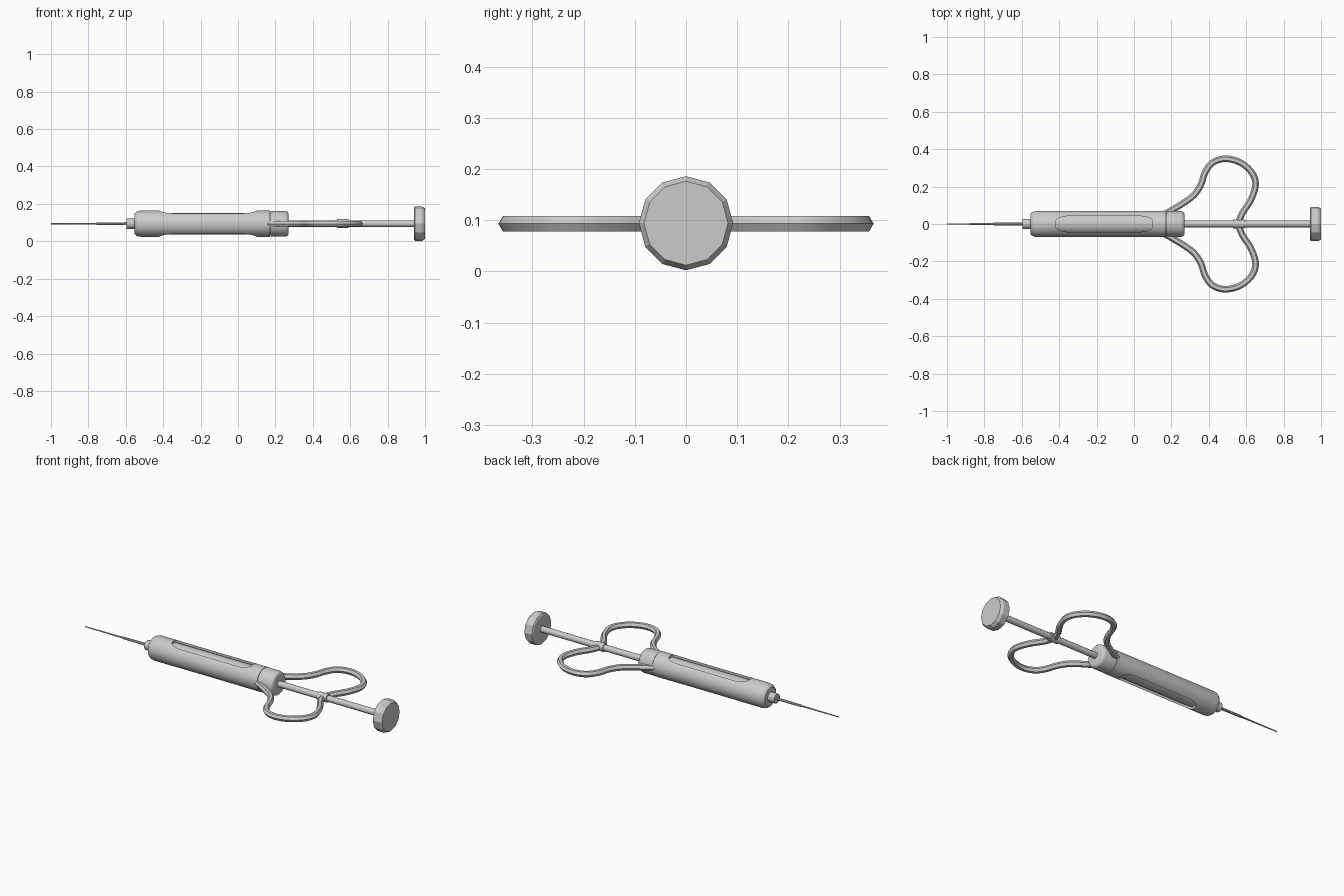
import bpy, bmesh
from math import cos, sin, pi, radians
from mathutils import Vector

AXIS_Z = 0.094

if "Cube" in bpy.data.objects:
    bpy.data.objects.remove(bpy.data.objects["Cube"], do_unlink=True)

steel = bpy.data.materials.new("light_grey_metal")
steel.use_nodes = True
GREY = (0.6, 0.6, 0.6, 1)
steel.diffuse_color = GREY
steel.node_tree.nodes["Principled BSDF"].inputs["Base Color"].default_value = GREY


def finish(name, bm, angle=35):
    bmesh.ops.recalc_face_normals(bm, faces=bm.faces)
    mesh = bpy.data.meshes.new(name)
    bm.to_mesh(mesh)
    bm.free()
    mesh.materials.append(steel)
    obj = bpy.data.objects.new(name, mesh)
    bpy.context.collection.objects.link(obj)
    smooth(obj, angle)
    return obj


def smooth(obj, angle):
    bpy.ops.object.select_all(action="DESELECT")
    obj.select_set(True)
    bpy.context.view_layer.objects.active = obj
    bpy.ops.object.shade_smooth_by_angle(angle=radians(angle))


def skin(bm, rings, closed=False):
    """Join rings of points into a tube with capped ends."""
    loops = [[bm.verts.new(p) for p in ring] for ring in rings]
    n = len(loops[0])
    for a, b in zip(loops, loops[1:]):
        for i in range(n):
            j = (i + 1) % n
            bm.faces.new((a[i], a[j], b[j], b[i]))
    bm.faces.new(loops[0])
    bm.faces.new(loops[-1])


def lathe(name, profile, sides, angle=35):
    """Turn (x, radius) pairs around the long axis."""
    bm = bmesh.new()
    skin(bm, [[(x, r * cos(2 * pi * i / sides), AXIS_Z + r * sin(2 * pi * i / sides))
               for i in range(sides)] for x, r in profile])
    return finish(name, bm, angle)


def spline(points, steps=5):
    """Smooth path through the points."""
    pts = [Vector(p) for p in points]
    pts = [2 * pts[0] - pts[1]] + pts + [2 * pts[-1] - pts[-2]]
    path = []
    for a, b, c, d in zip(pts, pts[1:], pts[2:], pts[3:]):
        for s in range(steps):
            t = s / steps
            path.append(0.5 * (2 * b + (c - a) * t + (2 * a - 5 * b + 4 * c - d) * t ** 2
                               + (3 * b - a - 3 * c + d) * t ** 3))
    return path + [pts[-2]]


# Needle and its hub
lathe("needle", [(-1, 0.003), (-0.76, 0.005), (-0.75, 0.007), (-0.58, 0.008)], 8)
lathe("needle_hub", [(-0.595, 0.028), (-0.54, 0.028)], 12)

# Barrel shell with rounded front shoulder
barrel = lathe("barrel", [(-0.553, 0.053), (-0.547, 0.061), (-0.537, 0.067),
                          (-0.52, 0.07), (0.172, 0.07)], 40)

# Long rounded window cut through the top and bottom of the shell
outline = []
for k, (sx, sy) in enumerate([(1, 1), (-1, 1), (-1, -1), (1, -1)]):
    arc = [i * pi / 16 for i in range(9)]
    for a in (arc if k % 2 == 0 else reversed(arc)):
        outline.append((-0.16 + sx * (0.19 + 0.07 * cos(a)), sy * (0.012 + 0.03 * sin(a))))
bm = bmesh.new()
skin(bm, [[(x, y, z) for x, y in outline] for z in (-0.1, 0.3)])
cutter = finish("window_cutter", bm)
cutter.hide_render = True
cut = barrel.modifiers.new("window", "BOOLEAN")
cut.operation = "DIFFERENCE"
cut.solver = "EXACT"
cut.object = cutter
bpy.context.view_layer.objects.active = barrel
bpy.ops.object.modifier_apply(modifier=cut.name)
bpy.data.objects.remove(cutter, do_unlink=True)
smooth(barrel, 35)

# Inner tube seen through the window
lathe("inner_tube", [(-0.5, 0.057), (0.18, 0.057)], 32)

# Rear cap of the barrel
lathe("rear_cap", [(0.174, 0.069), (0.25, 0.069), (0.262, 0.066),
                   (0.268, 0.06), (0.27, 0.05)], 40)

# Plunger rod, sliding collar and thumb disc
lathe("plunger_rod", [(0.26, 0.018), (0.95, 0.018)], 12)
lathe("rod_collar", [(0.53, 0.024), (0.59, 0.024)], 12)
lathe("thumb_disc", [(0.94, 0.082), (0.945, 0.091), (0.985, 0.092), (1, 0.082)], 12, 25)

# Pair of finger loops swept with a six-sided section
LOOP = [(0.16, 0.052), (0.22, 0.085), (0.31, 0.145), (0.355, 0.205), (0.38, 0.275),
        (0.42, 0.328), (0.49, 0.349), (0.57, 0.328), (0.63, 0.275), (0.65, 0.21),
        (0.625, 0.13), (0.58, 0.06), (0.56, 0.01)]
path = spline(LOOP)
for side, name in ((1, "back_finger_loop"), (-1, "front_finger_loop")):
    rings = []
    for i, p in enumerate(path):
        t = (path[min(i + 1, len(path) - 1)] - path[max(i - 1, 0)]).normalized()
        n = Vector((-t.y, t.x))
        ring = []
        for k in range(6):
            q = p + n * 0.0175 * cos(k * pi / 3)
            ring.append((q.x, side * q.y, AXIS_Z - 0.001 + 0.0175 * sin(k * pi / 3)))
        rings.append(ring)
    bm = bmesh.new()
    skin(bm, rings)
    finish(name, bm, 50)
